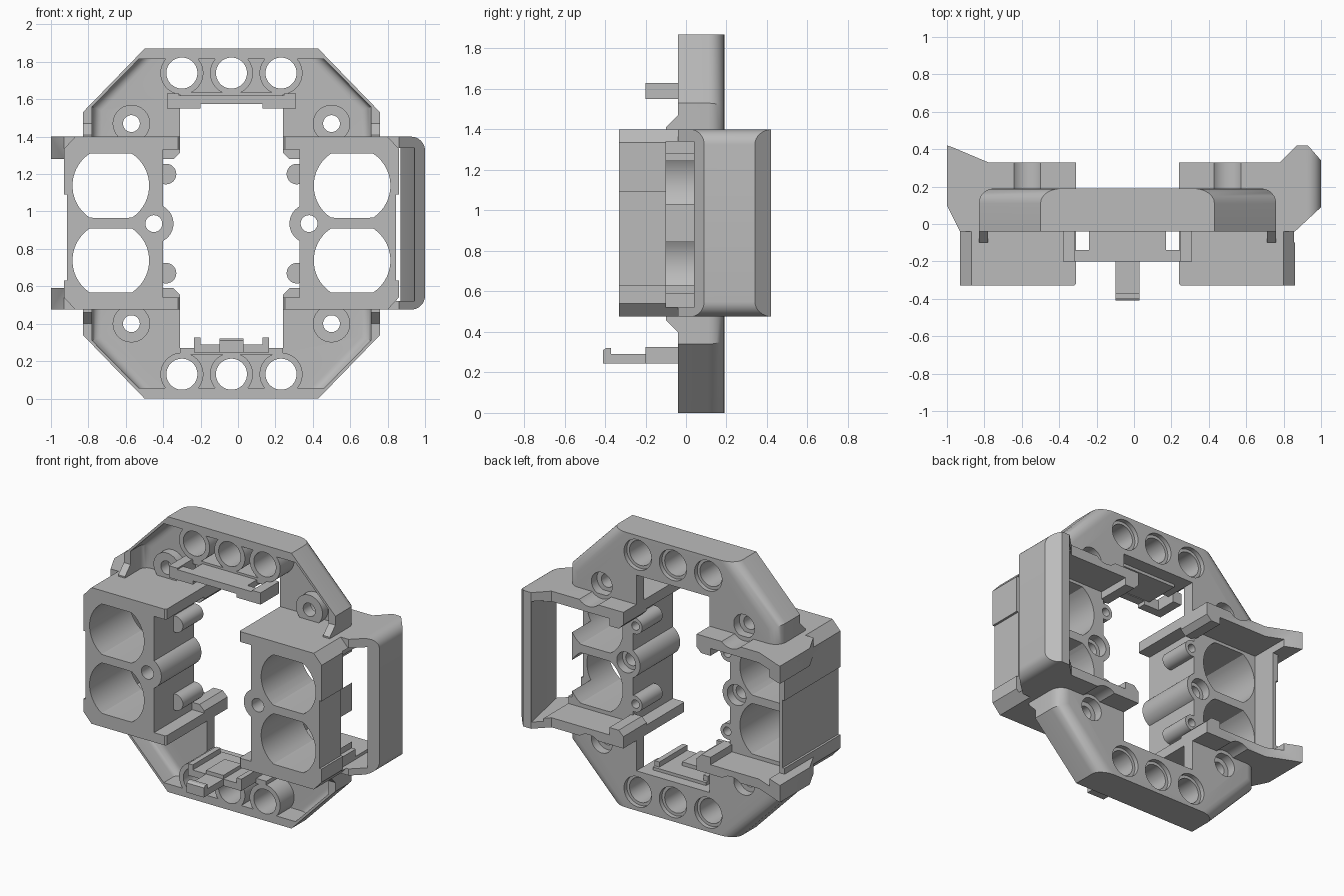
import bpy, bmesh, math
from mathutils import Matrix

cube = bpy.data.objects.get("Cube")
if cube:
    bpy.data.objects.remove(cube, do_unlink=True)

grey = bpy.data.materials.new("matte grey plastic")
grey.use_nodes = True
COLOUR = (0.5, 0.5, 0.5, 1)
grey.diffuse_color = COLOUR
grey.node_tree.nodes["Principled BSDF"].inputs["Base Color"].default_value = COLOUR

MID = -0.035    # the symmetry plane of the body
HIGH = 1.87     # total height


def prism(name, points, start, end, axis="Y", bevel=None, radius=0.08):
    """Extrude a 2D outline along an axis; bevel is a test choosing edges to round."""
    place = {"X": lambda p, t: (t, p[0], p[1]),
             "Y": lambda p, t: (p[0], t, p[1]),
             "Z": lambda p, t: (p[0], p[1], t)}[axis]
    bm = bmesh.new()
    rings = [[bm.verts.new(place(p, t)) for p in points] for t in (start, end)]
    bm.faces.new(rings[0])
    bm.faces.new(rings[1])
    n = len(points)
    for i in range(n):
        j = (i + 1) % n
        bm.faces.new((rings[0][i], rings[0][j], rings[1][j], rings[1][i]))
    bmesh.ops.recalc_face_normals(bm, faces=bm.faces)
    if bevel:
        edges = [e for e in bm.edges if bevel(e.verts[0].co, e.verts[1].co)]
        bmesh.ops.bevel(bm, geom=edges, offset=radius, segments=6, profile=0.5, affect="EDGES")
    mesh = bpy.data.meshes.new(name)
    bm.to_mesh(mesh)
    bm.free()
    mesh.materials.append(grey)
    obj = bpy.data.objects.new(name, mesh)
    bpy.context.collection.objects.link(obj)
    return obj


def box(name, x, y, z):
    x = sorted(x)
    return prism(name, [(x[0], z[0]), (x[1], z[0]), (x[1], z[1]), (x[0], z[1])], *y)


def rod(name, x, z, r, y, flat=None):
    """Cylinder along y, optionally with flattened top and bottom."""
    flat = flat or r
    pts = []
    for i in range(48):
        a = math.tau * (i + 0.5) / 48
        pts.append((x + r * math.cos(a), z + max(-flat, min(flat, r * math.sin(a)))))
    if flat < r:
        # keep only the ends of the flat runs
        pts = [p for i, p in enumerate(pts)
               if not (p[1] == pts[i - 1][1] == pts[(i + 1) % 48][1])]
    return prism(name, pts, *y)


def combine(target, others, operation):
    for other in others:
        mod = target.modifiers.new("bool", "BOOLEAN")
        mod.object, mod.operation, mod.solver = other, operation, "EXACT"
        bpy.context.view_layer.objects.active = target
        bpy.ops.object.modifier_apply(modifier=mod.name)
        bpy.data.objects.remove(other, do_unlink=True)


def u(side, d):
    return MID + side * d


def outline(half):
    return [(u(-1, d), z) for d, z in half] + [(u(1, d), z) for d, z in reversed(half)]


def slanted_back(a, b):
    """Back edges along the sides and diagonals of a cap."""
    return (min(a.y, b.y) > 0.1 and min(abs(a.x - MID), abs(b.x - MID)) > 0.4
            and abs(a.z - b.z) > 0.01)


# End cap: hollow half octagon with three tubes and two screw bosses
FRONT, BACK = -0.04, 0.19
cap = prism("top_cap", outline([(0.275, 1.6), (0.275, 1.39), (0.795, 1.39),
                                (0.795, 1.53), (0.465, HIGH)]), FRONT, BACK,
            bevel=slanted_back)
combine(cap, [prism("recess", outline([(0.745, 1.2), (0.745, 1.56), (0.495, 1.815)]),
                    -0.5, 0.11, bevel=slanted_back, radius=0.05)], "DIFFERENCE")
tubes = [(u(1, d), 1.74) for d in (-0.265, 0, 0.265)]
screws = [(u(s, 0.535), 1.47) for s in (-1, 1)]
solid = [rod("tube", x, z, 0.115, (FRONT, 0.15)) for x, z in tubes]
solid += [rod("boss", x, z, 0.1, (0.05, 0.15)) for x, z in screws]
solid += [box("inner_ledge", (u(-1, 0.275), u(1, 0.275)), (FRONT, 0.15), (1.6, 1.635))]
for s in (-1, 1):
    ends = sorted((u(s, 0.745), u(s, 0.795)))
    solid.append(prism("gusset", [(0, 1.39), (-0.1, 1.39), (-0.1, 1.41), (FRONT, 1.47), (0, 1.47)],
                       *ends, axis="X"))
combine(cap, solid, "UNION")
holes = [rod("bore", x, z, 0.083, (-0.5, 0.5)) for x, z in tubes]
holes += [rod("counterbore", x, z, 0.103, (0.16, 0.5)) for x, z in tubes]
holes += [rod("bore", x, z, 0.045, (-0.5, 0.5)) for x, z in screws]
holes += [rod("counterbore", x, z, 0.078, (0.13, 0.5)) for x, z in screws]
combine(cap, holes, "DIFFERENCE")

low_cap = cap.copy()
low_cap.data = cap.data.copy()
low_cap.name = "bottom_cap"
bpy.context.collection.objects.link(low_cap)
low_cap.data.transform(Matrix.Translation((0, 0, HIGH)) @ Matrix.Scale(-1, 4, (0, 0, 1)))
low_cap.data.flip_normals()

# Top clip shelf
shelf = box("top_clip_shelf", (-0.24, 0.17), (-0.2, 0.1), (1.58, 1.62))
parts = [box("bar", (-0.38, 0.31), (-0.2, -0.14), (1.575, 1.62))]
for s in (-1, 1):
    parts.append(box("ear", (u(s, 0.165), u(s, 0.345)), (-0.2, -0.14), (1.55, 1.61)))
    parts.append(box("arm", (u(s, 0.28), u(s, 0.345)), (-0.2, 0.0), (1.55, 1.63)))
combine(shelf, parts, "UNION")

# Bottom clip shelf with rails and a hooked tongue
tray = box("bottom_clip_shelf", (-0.235, 0.165), (-0.2, 0.12), (0.245, 0.29))
parts = [box("rail", (u(s, 0.165), u(s, 0.2)), (-0.2, 0.1), (0.25, 0.325)) for s in (-1, 1)]
parts.append(prism("tongue", [(0, 0.245), (-0.41, 0.245), (-0.41, 0.31), (-0.395, 0.32),
                              (-0.37, 0.32), (-0.37, 0.29), (-0.2, 0.29), (-0.2, 0.315),
                              (0, 0.315)], -0.1, 0.03, axis="X"))
combine(tray, parts, "UNION")

# Twin-cell blocks, one with lips and one with a handle
LOW, TOP = 0.475, 1.40
FLOOR, ROOF = 0.54, 1.33
CELLS = (0.738, 1.138)
near = [(0.275, 0.33), (0.275, -0.32), (0.285, -0.33), (0.895, -0.33), (0.895, -0.04)]
lips = [(0.965, 0.1), (0.965, 0.42), (0.935, 0.41), (0.745, 0.33)]
grip = [(1.035, 0.09), (1.035, 0.34), (0.965, 0.42), (0.905, 0.42), (0.815, 0.33)]


def corner(x, z, dx, dz, r=0.075):
    """Cutter that rounds one corner of the handle."""
    pts = [(x + dx * 0.05, z + dz * 0.05), (x + dx * 0.05, z - dz * r)]
    for i in range(9):
        a = math.pi / 2 * i / 8
        pts.append((x - dx * r + dx * r * math.cos(a), z - dz * r + dz * r * math.sin(a)))
    pts.append((x - dx * r, z + dz * 0.05))
    return prism("corner", pts, -0.5, 0.6)


for side, name, far in ((-1, "lipped_block", lips), (1, "handle_block", grip)):
    def bar(d, y, z):
        return box("cutter", (u(side, d[0]), u(side, d[1])), y, z)

    block = prism(name, [(u(side, d), y) for d, y in near + far], LOW, TOP, axis="Z")
    cuts = [bar((0.2, 0.365), (-0.5, 0.1), (FLOOR, ROOF)),
            bar((0.2, 0.855), (0.1, 1), (FLOOR, ROOF))]
    for edge, step in ((TOP, 1), (LOW, -1)):
        # chamfered outer edges
        slope = [(0.835, 0.0), (0.835, 0.05), (0.96, 0.05), (0.96, -0.065), (0.895, -0.065)]
        cuts.append(prism("chamfer", [(u(side, d), edge + step * h) for d, h in slope],
                          -0.5, FRONT))
    if side < 0:
        # closed outer wall between the lips
        cuts += [bar((0.895, 1.2), (-0.1, 1), (0.59, 1.28)),
                 bar((0.84, 1.2), (0.27, 1), (0.59, 1.28)),
                 bar((0.88, 0.96), (-0.5, 0.5), (0.63, 1.09))]
    else:
        # handle opening with a slanted grip bar
        window = [(0.85, -0.1), (0.98, -0.1), (0.98, 0.04), (0.895, 0.46), (0.85, 0.46)]
        cuts += [prism("window", [(u(1, d), y) for d, y in window], FLOOR - 0.02, ROOF + 0.01,
                       axis="Z"),
                 bar((0.88, 0.96), (-0.5, -0.1), (0.63, 1.09)),
                 bar((0.82, 0.9), (-0.1, 0.5), (0.59, 1.28)),
                 corner(1.0, TOP, 1, 1), corner(1.0, LOW, 1, -1)]
    combine(block, cuts, "DIFFERENCE")

    # Screw tubes on the inner wall and slide rails behind
    adds = [rod("centre_tube", u(side, 0.415), 0.935, 0.105, (-0.33, 0.1))]
    adds += [rod("small_tube", u(side, 0.35), z, 0.055, (-0.12, 0.1)) for z in (0.67, 1.2)]
    for edge, step in ((ROOF, 1), (FLOOR, -1)):
        profile = [(0.275, 0.01), (0.275, -0.015), (0.31, -0.05), (0.38, -0.05), (0.38, 0.01)]
        adds.append(prism("rail", [(u(side, d), edge + step * h) for d, h in profile], 0.08, 0.33))
    combine(block, adds, "UNION")

    # Cell wells, screw holes and driver clearance grooves
    cuts = [rod("well", u(side, 0.645), z, 0.205, (-0.5, 0.5), 0.172) for z in CELLS]
    cuts += [rod("bore", u(side, 0.415), 0.935, 0.045, (-0.5, 0.5)),
             rod("counterbore", u(side, 0.415), 0.935, 0.07, (0.04, 0.5))]
    cuts += [rod("bore", u(side, 0.345), z, 0.028, (-0.05, 0.5)) for z in (0.67, 1.2)]
    cuts += [rod("groove", u(side, 0.535), z, 0.1, (BACK, 0.6)) for z in (1.47, HIGH - 1.47)]
    combine(block, cuts, "DIFFERENCE")

# Smooth the round surfaces, keep hard edges crisp
bpy.ops.object.select_all(action="DESELECT")
for obj in (cap, low_cap, shelf, tray, bpy.data.objects["lipped_block"],
            bpy.data.objects["handle_block"]):
    obj.select_set(True)
    bpy.context.view_layer.objects.active = obj
bpy.ops.object.shade_smooth_by_angle(angle=math.radians(30))
